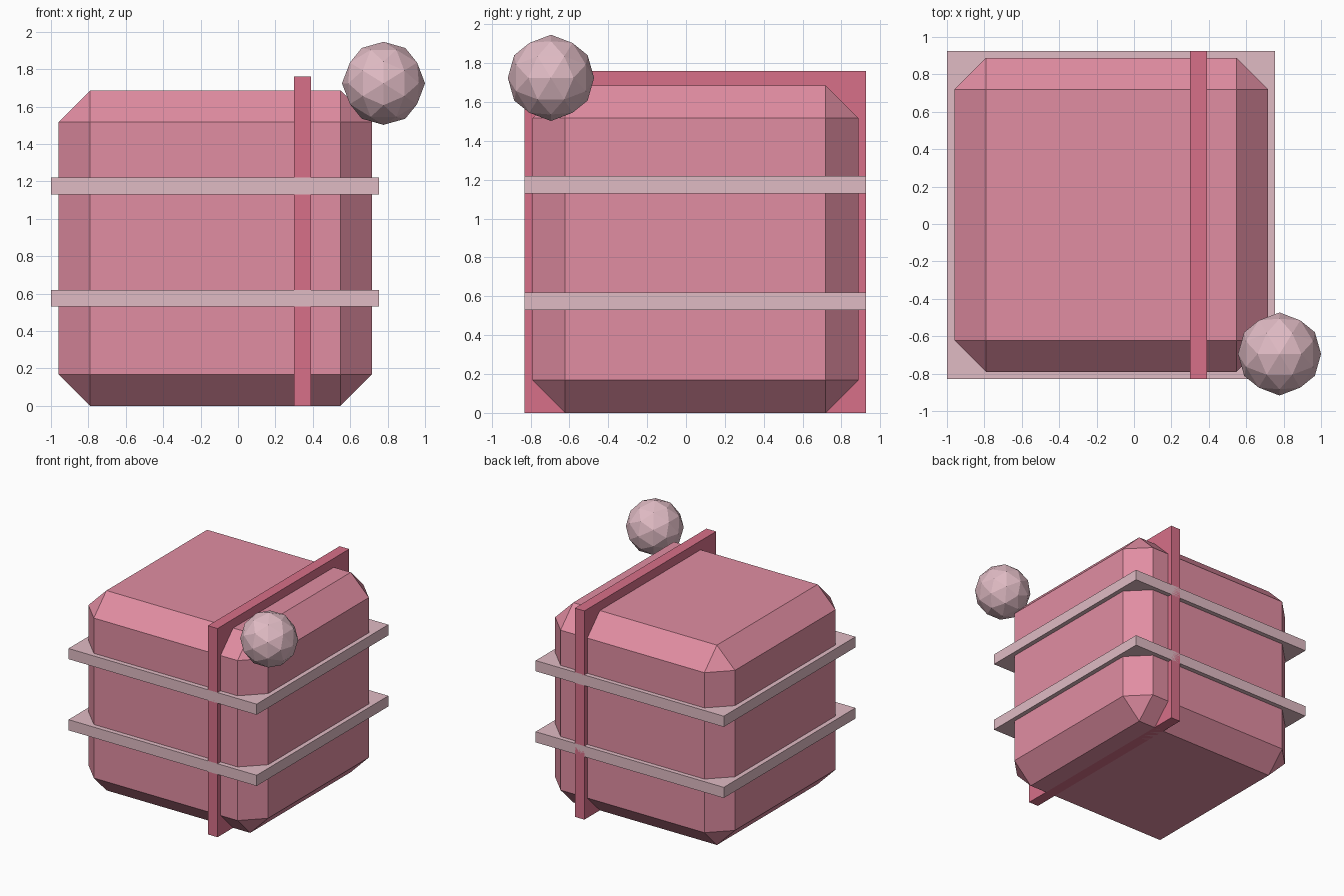
import bpy
import math
from mathutils import Vector

if "Cube" in bpy.data.objects:
    bpy.data.objects.remove(bpy.data.objects["Cube"], do_unlink=True)


def linear(c):
    c /= 255
    return c / 12.92 if c <= 0.04045 else ((c + 0.055) / 1.055) ** 2.4


def material(name, rgb):
    colour = (*[linear(c) for c in rgb], 1)
    mat = bpy.data.materials.new(name)
    mat.use_nodes = True
    mat.diffuse_color = colour
    mat.node_tree.nodes["Principled BSDF"].inputs["Base Color"].default_value = colour
    return mat


pink = material("pink", (225, 141, 162))
rose = material("deep_rose", (215, 112, 137))
pale = material("pale_pink", (224, 187, 196))


def box(name, low, high, mat):
    low, high = Vector(low), Vector(high)
    bpy.ops.mesh.primitive_cube_add(size=1, location=(low + high) / 2)
    obj = bpy.context.object
    obj.name = name
    obj.scale = high - low
    bpy.ops.object.transform_apply(location=False, rotation=False, scale=True)
    obj.data.materials.append(mat)
    return obj


# Chamfered body
body = box("body", (-0.96, -0.79, 0), (0.717, 0.887, 1.685), pink)
bevel = body.modifiers.new("chamfer", "BEVEL")
bevel.width = 0.168
bevel.segments = 1

# Two flat bands around the body
for name, z in (("lower_band", 0.53), ("upper_band", 1.13)):
    box(name, (-1, -0.83, z), (0.755, 0.925, z + 0.09), pale)

# Upright strap running front to back
box("strap", (0.3, -0.83, 0), (0.39, 0.925, 1.76), rose)

# Faceted ball, turned so an edge lies on top
bpy.ops.mesh.primitive_ico_sphere_add(
    subdivisions=2, radius=0.222, location=(0.778, -0.695, 1.724),
    rotation=(0, -math.atan(2) / 2, 0))
ball = bpy.context.object
ball.name = "ball"
ball.data.materials.append(pale)
